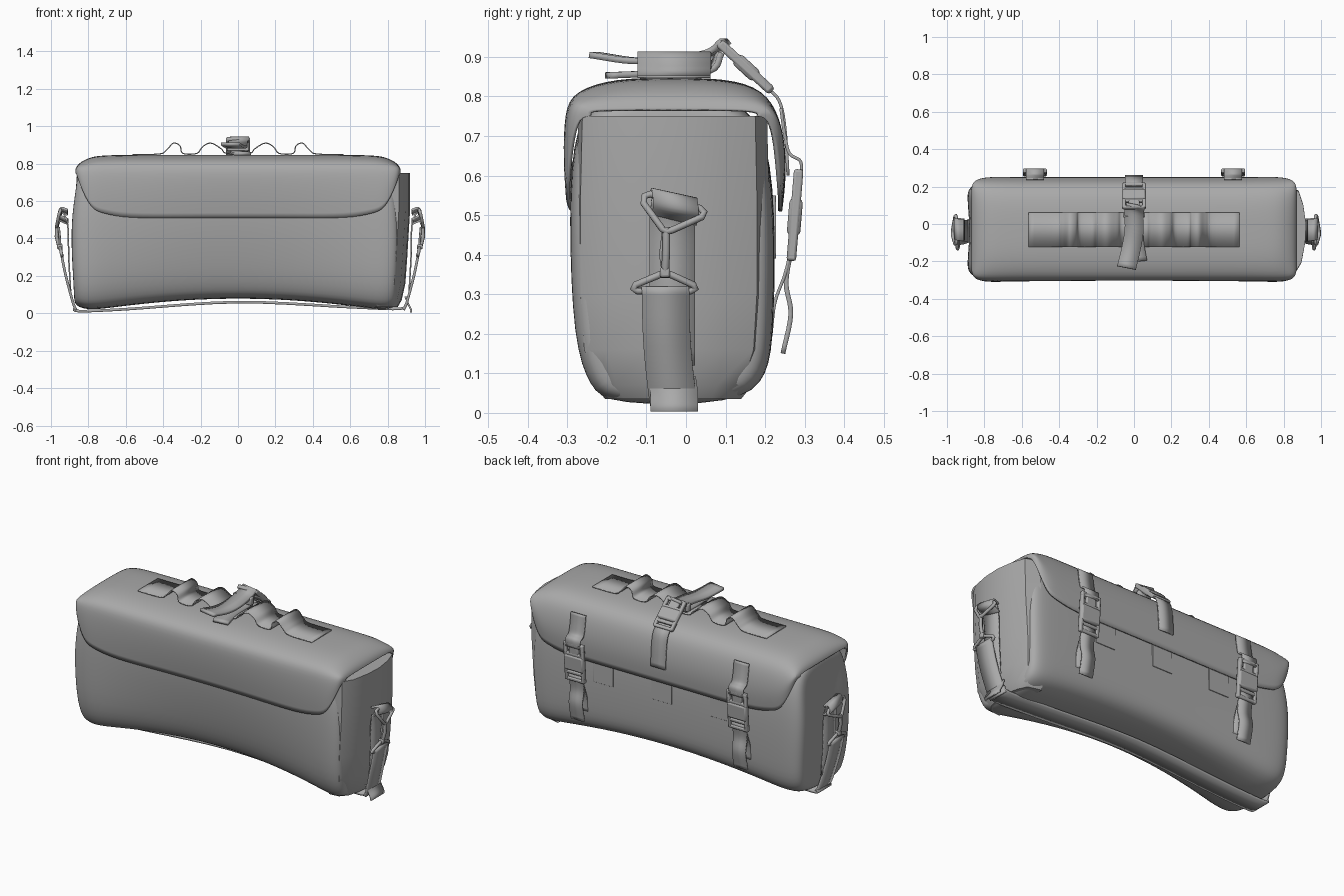
import bpy, math
from mathutils import Vector

cube = bpy.data.objects.get("Cube")
if cube:
    bpy.data.objects.remove(cube, do_unlink=True)

grey = bpy.data.materials.new("plain grey")
grey.use_nodes = True
grey.diffuse_color = (0.4, 0.4, 0.4, 1)
grey.node_tree.nodes["Principled BSDF"].inputs["Base Color"].default_value = grey.diffuse_color


def finish(ob, angle=40):
    ob.data.materials.append(grey)
    bpy.ops.object.select_all(action="DESELECT")
    ob.select_set(True)
    bpy.context.view_layer.objects.active = ob
    if ob.type == "CURVE":
        bpy.ops.object.convert(target="MESH")
    bpy.ops.object.shade_smooth_by_angle(angle=math.radians(angle))
    return ob


def loft(name, rings, closed=True, caps=True, subsurf=0, thick=0, angle=40):
    """Skin a list of equal-length point rings."""
    n = len(rings[0])
    faces = []
    for i in range(len(rings) - 1):
        for j in range(n if closed else n - 1):
            k = (j + 1) % n
            faces.append((i * n + j, i * n + k, (i + 1) * n + k, (i + 1) * n + j))
    if caps:
        faces += [tuple(reversed(range(n))), tuple(range((len(rings) - 1) * n, len(rings) * n))]
    me = bpy.data.meshes.new(name)
    me.from_pydata([p for r in rings for p in r], [], faces)
    ob = bpy.data.objects.new(name, me)
    bpy.context.collection.objects.link(ob)
    finish(ob, angle)
    if subsurf:
        ob.modifiers.new("round", "SUBSURF").levels = subsurf
        ob.modifiers["round"].render_levels = subsurf
    if thick:
        mod = ob.modifiers.new("thickness", "SOLIDIFY")
        mod.thickness, mod.offset = thick, 0
    return ob


def spline(points, steps=5):
    """Smooth path through the points."""
    p = [Vector(q) for q in points]
    p = [p[0] * 2 - p[1]] + p + [p[-1] * 2 - p[-2]]
    out = []
    for a, b, c, d in zip(p, p[1:], p[2:], p[3:]):
        for i in range(steps):
            t = i / steps
            out.append(0.5 * (2 * b + (c - a) * t + (2 * a - 5 * b + 4 * c - d) * t * t
                              + (3 * b - a - 3 * c + d) * t ** 3))
    return out + [p[-2]]


def strap(name, points, across, thick=0.008):
    half = Vector(across) / 2
    return loft(name, [(p - half, p + half) for p in spline(points)], False, False, 0, thick)


def wire(name, points, radius=0.009, cyclic=True):
    cu = bpy.data.curves.new(name, "CURVE")
    cu.dimensions, cu.bevel_depth, cu.bevel_resolution = "3D", radius, 2
    sp = cu.splines.new("POLY")
    sp.points.add(len(points) - 1)
    for q, p in zip(sp.points, points):
        q.co = (*p, 1)
    sp.use_cyclic_u = cyclic
    ob = bpy.data.objects.new(name, cu)
    bpy.context.collection.objects.link(ob)
    return finish(ob, 60)


def box(name, size, loc, tilt=0, bevel=0.006):
    bpy.ops.mesh.primitive_cube_add(size=1, location=loc, rotation=(tilt, 0, 0))
    ob = bpy.context.object
    ob.name, ob.scale = name, size
    bpy.ops.object.transform_apply(location=False, rotation=False, scale=True)
    mod = ob.modifiers.new("soft edge", "BEVEL")
    mod.width, mod.segments = bevel, 2
    return finish(ob)


def buckle(name, x, start, end):
    """Side-release buckle lying between two (y, z) points."""
    a, b = Vector((x, *start)), Vector((x, *end))
    d, length = (b - a).normalized(), (b - a).length
    tilt = math.atan2(-d.y, d.z)
    box(name + "_socket", (0.125, 0.034, length * 0.4), a + d * length * 0.52, tilt, 0.01)
    box(name + "_tongue", (0.06, 0.02, length * 0.3), a + d * length * 0.2, tilt)
    for t in (0.04, 0.3, 0.78, 0.96):
        box(name + "_bar", (0.12, 0.022, 0.02), a + d * length * t, tilt)
    for s in (-1, 1):
        box(name + "_rail", (0.02, 0.024, length), (a + b) / 2 + Vector((s * 0.054, 0, 0)), tilt)


def bow(x):
    return max(0, 1 - (x / 0.78) ** 2)


# Soft body: sagging ends, raised and pinched middle
section = [(-0.2, 0.016), (-0.245, 0.06), (-0.29, 0.17), (-0.3, 0.5), (-0.285, 0.74), (-0.2, 0.805),
           (0.1, 0.805), (0.2, 0.74), (0.228, 0.5), (0.222, 0.2), (0.21, 0.09), (0.14, 0.016)]
stations = [(-0.905, 0.62), (-0.9, 0.85), (-0.86, 0.965), (-0.78, 1), (-0.6, 1), (-0.3, 1), (0, 1),
            (0.3, 1), (0.6, 1), (0.78, 1), (0.84, 0.965), (0.87, 0.88), (0.875, 0.65)]
rings = []
for x, s in stations:
    ring = []
    for y, z in section:
        low = max(0, 1 - z / 0.6)
        flat = s + (1 - s) * 0.5
        ys, zs = -0.03 + (y + 0.03) * s, 0.4 + (z - 0.4) * flat
        if y < 0:
            ys += 0.065 * bow(x) * min(1, low * 1.6)
        narrow = 0.955 if z > 0.7 else 1 - 0.03 * low
        ring.append((x * narrow, ys, zs + 0.065 * bow(x) * low))
    rings.append(ring)
loft("bag_body", rings, subsurf=2, angle=60)

# Flat-topped panel on the left end
plan = [(0.8, -0.272), (0.86, -0.262), (0.895, -0.205), (0.915, -0.1), (0.92, 0), (0.905, 0.1),
        (0.88, 0.175), (0.8, 0.205)]
loft("end_panel", [[(x - dx, -0.03 + (y + 0.03) * s, z) for x, y in plan]
                   for z, dx, s in ((0.035, 0.065, 0.72), (0.07, 0.045, 0.84), (0.16, 0.025, 0.98),
                                    (0.3, 0.015, 1.02), (0.55, 0, 1.02), (0.75, 0, 1))])

# Lid draped over the top, with the lower corners cut back
drape = [(-0.302, 0.51), (-0.308, 0.62), (-0.303, 0.76), (-0.28, 0.81), (-0.18, 0.841), (-0.04, 0.843),
         (0.1, 0.841), (0.195, 0.815), (0.235, 0.74), (0.252, 0.62), (0.238, 0.51)]
ends = [(0.865, 0.75, 0.765, 0.76), (0.86, 0.75, 0.782, 0.88), (0.84, 0.68, 0.805, 0.955),
        (0.785, 0.555, 0.832, 0.995), (0.72, 0.535, 0.84, 1), (0.6, 0.508, 0.843, 1), (0.3, 0.51, 0.843, 1)]
spans = [(-x, *r) for x, *r in ends] + [(0, 0.51, 0.843, 1)] + ends[::-1]
lid = []
for x, low, top, s in spans:
    ring = []
    for y, z in drape:
        t = (z - 0.51) / 0.333
        pinch = 0.03 * bow(x) * max(0, 1 - t * 1.4) if y < 0 else 0
        ring.append((x, -0.03 + (y + 0.03) * s + pinch, low + t * (top - low)))
    lid.append(ring)
loft("lid", lid, False, False, 2, 0.01, 60)

# Looped webbing along the top
wave = [(-0.565, 0.85), (-0.42, 0.852), (-0.38, 0.875), (-0.345, 0.91), (-0.31, 0.895), (-0.295, 0.855),
        (-0.22, 0.855), (-0.19, 0.89), (-0.145, 0.91), (-0.09, 0.88), (-0.06, 0.855)]
top = [(x, -0.03, z) for x, z in wave]
top += [(-x, y, z) for x, y, z in reversed(top)]
strap("top_webbing", top, (0, 0.185, 0), 0.006)

# Centre fastening: buckle, strap down the back, two loose tails
buckle("centre_buckle", 0, (0.085, 0.935), (0.215, 0.815))
strap("centre_strap", [(0, 0.2, 0.825), (0, 0.235, 0.79), (0, 0.25, 0.72), (0, 0.258, 0.6)], (0.095, 0, 0))
strap("upper_tail", [(0.01, 0.1, 0.94), (0, 0.06, 0.91), (0, -0.04, 0.895), (-0.015, -0.13, 0.89),
                     (-0.04, -0.235, 0.905)], (0.1, -0.02, 0), 0.016)
strap("lower_tail", [(0, 0.085, 0.91), (0.005, 0.055, 0.865), (0.005, -0.08, 0.858), (0.025, -0.2, 0.853)],
      (0.09, 0.01, 0), 0.016)
box("centre_keeper", (0.12, 0.03, 0.045), (0, 0.05, 0.89))

for s in (-1, 1):
    # Back fastenings
    x = s * 0.53
    strap("back_strap_upper", [(x, 0.24, 0.77), (x, 0.25, 0.7), (x, 0.262, 0.655), (x, 0.29, 0.635),
                               (x, 0.29, 0.59)], (0.095, 0, 0))
    buckle("back_buckle", x, (0.285, 0.615), (0.266, 0.385))
    strap("back_strap_lower", [(x, 0.27, 0.43), (x, 0.25, 0.35), (x, 0.225, 0.28), (x, 0.215, 0.2)], (0.09, 0, 0))
    strap("back_strap_tail", [(x, 0.268, 0.42), (x, 0.253, 0.33), (x, 0.265, 0.25), (x, 0.245, 0.15)],
          (0.085, 0, 0), 0.012)

    # End hardware: anchor tab, wire rings, clip and hanging strap
    e = 0.02 if s > 0 else 0

    def at(x, y, z):
        return (s * (x + e), y, z)

    strap("anchor_strap", [at(0.895, -0.035, 0.12), at(0.905, -0.035, 0.3), at(0.91, -0.035, 0.47),
                           at(0.935, -0.03, 0.54)], (0, 0.115, 0))
    strap("anchor_tab", [at(0.91, -0.03, 0.49), at(0.955, -0.025, 0.515), at(0.945, -0.03, 0.55),
                         at(0.91, -0.035, 0.54)], (0, 0.115, -0.025), 0.012)
    wire("upper_ring", [at(0.95, -0.09, 0.553), at(0.95, -0.105, 0.548), at(0.957, -0.107, 0.53),
                        at(0.97, -0.06, 0.465), at(0.97, -0.048, 0.458), at(0.97, -0.035, 0.462),
                        at(0.957, 0.04, 0.495), at(0.953, 0.046, 0.507), at(0.95, 0.035, 0.517)])
    wire("clip_stem", [at(0.968, -0.05, 0.47), at(0.97, -0.05, 0.41), at(0.955, -0.053, 0.35)], 0.01, False)
    wire("clip_gate", [at(0.958, -0.055, 0.46), at(0.952, -0.062, 0.4), at(0.95, -0.055, 0.35)], 0.006, False)
    box("clip_swivel", (0.03, 0.026, 0.026), at(0.952, -0.053, 0.355))
    wire("lower_ring", [at(0.95, -0.065, 0.35), at(0.945, -0.127, 0.324), at(0.943, -0.133, 0.314),
                        at(0.94, -0.123, 0.308), at(0.94, 0.012, 0.308), at(0.943, 0.024, 0.314),
                        at(0.945, 0.018, 0.324), at(0.95, -0.04, 0.35)])
    strap("hanging_strap", [at(0.945, -0.052, 0.32), at(0.925, -0.05, 0.22), at(0.905, -0.045, 0.14),
                            at(0.88, -0.035, 0.05), at(0.865, -0.03, 0.018)], (0, 0.12, 0), 0.014)

# Strap running under the body
strap("bottom_strap", [(-0.875, -0.03, 0.03), (-0.85, -0.03, 0.012), (-0.6, -0.03, 0.022), (0, -0.03, 0.06),
                       (0.6, -0.03, 0.033), (0.86, -0.03, 0.024), (0.9, -0.03, 0.05)], (0, 0.12, 0), 0.014)
strap("loose_end", [(0.895, -0.035, 0.09), (0.91, -0.03, 0.05), (0.925, -0.03, 0.02), (0.925, -0.03, 0.004)],
      (0, 0.12, 0), 0.01)

# Sewn patches under the back edge of the lid
for x in (-0.38, 0, 0.38):
    box("back_patch", (0.13, 0.008, 0.16), (x, 0.224, 0.47), 0, 0.002)
